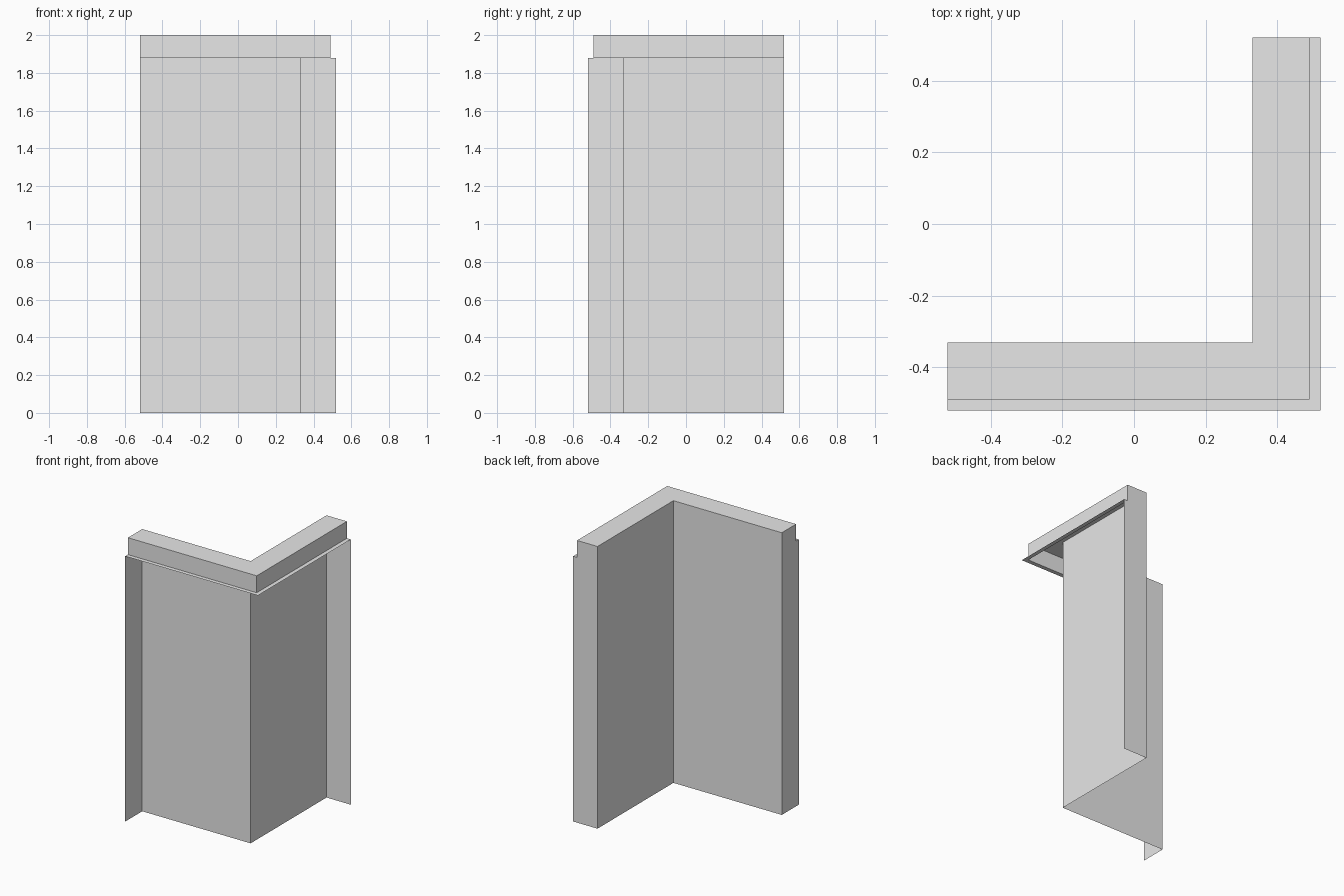
import bpy
import bmesh

HALF = 0.52       # half the footprint, also the outer lip of the ledge
INNER = 0.33      # inner wall distance from the centre
TRIM = 0.49       # face of the top trim
LEDGE_Z = 1.88
TOP_Z = 2.0

cube = bpy.data.objects.get("Cube")
if cube:
    bpy.data.objects.remove(cube, do_unlink=True)

grey = bpy.data.materials.new("plain_grey")
grey.use_nodes = True
colour = (0.8, 0.8, 0.8, 1)
grey.diffuse_color = colour
grey.node_tree.nodes["Principled BSDF"].inputs["Base Color"].default_value = colour


def finish(name, bm):
    mesh = bpy.data.meshes.new(name)
    bm.to_mesh(mesh)
    bm.free()
    mesh.materials.append(grey)
    bpy.context.collection.objects.link(bpy.data.objects.new(name, mesh))


def corner_sweep(name, profile):
    """Sweep (distance, height) points along the front, round the corner, to the back."""
    bm = bmesh.new()
    rows = [[bm.verts.new(p) for p in ((-HALF, -d, z), (d, -d, z), (d, HALF, z))]
            for d, z in profile]
    for low, high in zip(rows, rows[1:]):
        for i in range(2):
            bm.faces.new((low[i], low[i + 1], high[i + 1], high[i]))
    finish(name, bm)


def end_panel(name, place, flip):
    """Notched sheet closing one end of the wall."""
    outline = [(INNER, 0), (HALF, 0), (HALF, LEDGE_Z), (TRIM, LEDGE_Z),
               (TRIM, TOP_Z), (INNER, TOP_Z)]
    bm = bmesh.new()
    face = bm.faces.new([bm.verts.new(place(d, z)) for d, z in outline])
    if flip:
        face.normal_flip()
    finish(name, bm)


# Inner wall, open-backed towards the outside of the corner
corner_sweep("inner_wall", [(INNER, TOP_Z), (INNER, 0)])

# Raised trim: flat top and outer face
corner_sweep("top_trim", [(TRIM, LEDGE_Z), (TRIM, TOP_Z), (INNER, TOP_Z)])

# Narrow lip at the foot of the trim
corner_sweep("ledge", [(HALF, LEDGE_Z), (TRIM, LEDGE_Z)])

# Panels at the two free ends
end_panel("right_end_panel", lambda d, z: (-HALF, -d, z), True)
end_panel("back_end_panel", lambda d, z: (d, HALF, z), True)
